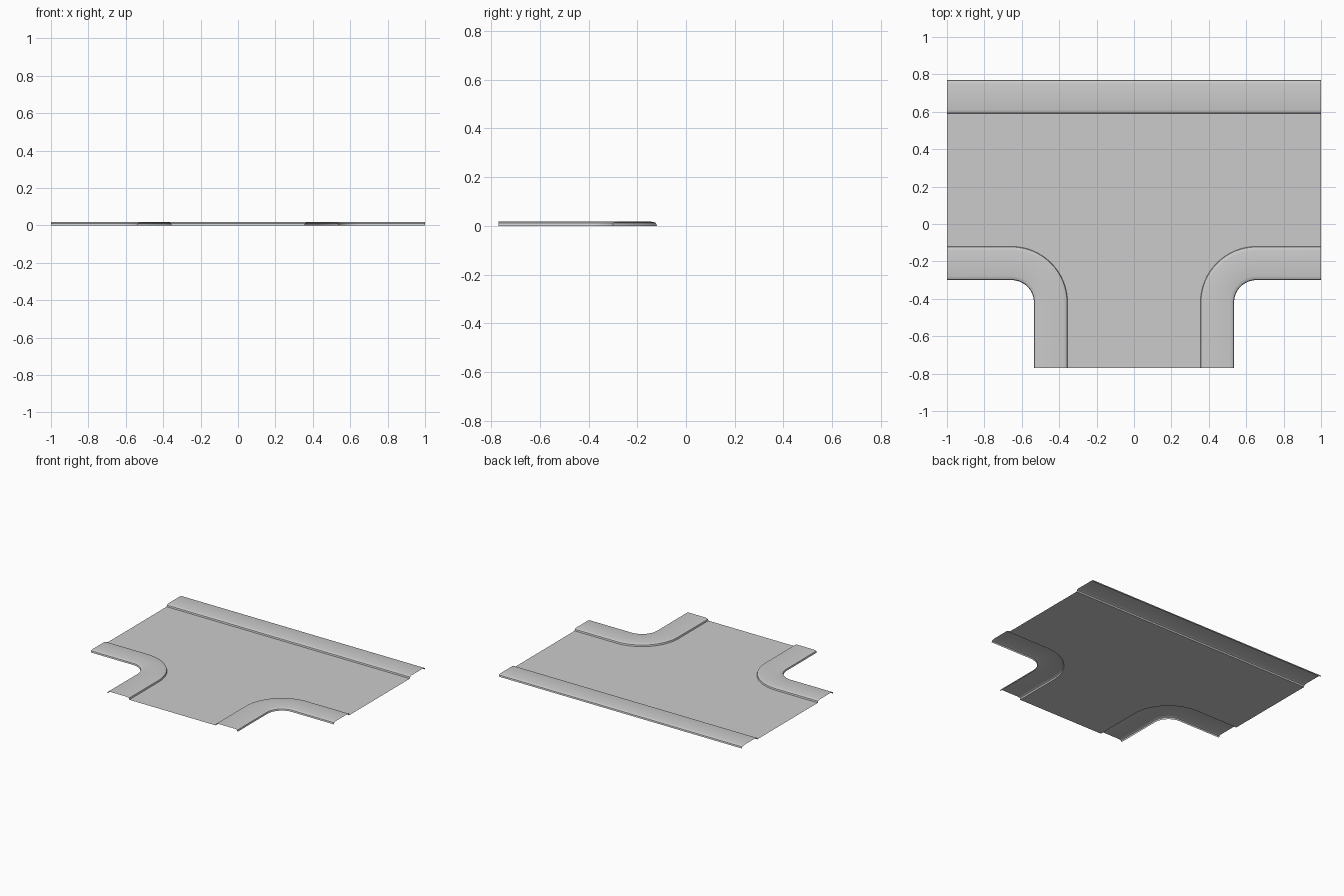
import bpy, bmesh
from math import pi, cos, sin, radians

if "Cube" in bpy.data.objects:
    bpy.data.objects.remove(bpy.data.objects["Cube"])

TOP = 0.017
# Pavement cross-section: (distance from the road edge, height)
PROFILE = [(0, 0), (0.003, 0.011), (0.008, 0.014), (0.022, TOP),
           (0.158, TOP), (0.172, 0.014), (0.177, 0.011), (0.18, 0)]
CX, CY, R, SEG = 0.655, -0.42, 0.30, 16   # corner arc centre, road-side radius
END, BACK = 0.77, 0.59


def corner_path(d):
    """Right corner line, d outwards from the road: stem, arc, arm."""
    r = R - d
    arc = [(CX - r * cos(pi / 2 * i / SEG), CY + r * sin(pi / 2 * i / SEG))
           for i in range(SEG + 1)]
    return [(CX - r, -END)] + arc + [(1, CY + r)]


def back_path(d):
    return [(-1, BACK + d), (1, BACK + d)]


def make_object(name, verts, faces):
    bm = bmesh.new()
    vs = [bm.verts.new(v) for v in verts]
    for f in faces:
        bm.faces.new([vs[i] for i in f])
    bm.normal_update()
    # open sheets face upwards
    bmesh.ops.reverse_faces(bm, faces=[f for f in bm.faces if f.normal.z < 0])
    me = bpy.data.meshes.new(name)
    bm.to_mesh(me)
    bm.free()
    ob = bpy.data.objects.new(name, me)
    bpy.context.collection.objects.link(ob)
    bpy.ops.object.select_all(action='DESELECT')
    ob.select_set(True)
    bpy.context.view_layer.objects.active = ob
    bpy.ops.object.shade_smooth_by_angle(angle=radians(25))
    return ob


def pavement(name, path, side=1):
    verts = [(side * x, y, z) for d, z in PROFILE for x, y in path(d)]
    n = len(path(0))
    faces = [(j * n + i, j * n + i + 1, (j + 1) * n + i + 1, (j + 1) * n + i)
             for j in range(len(PROFILE) - 1) for i in range(n - 1)]
    make_object(name, verts, faces)


# Raised pavements with kerbs
pavement("back_pavement", back_path)
pavement("right_corner_pavement", corner_path)
pavement("left_corner_pavement", corner_path, -1)

# Road surface: rows across the stem, then the through road
edge = corner_path(0)
n = len(edge)
verts = [(s * x, y, 0) for s in (-1, 1) for x, y in edge]
verts += [(-1, BACK, 0), (1, BACK, 0)]
faces = [(i, n + i, n + i + 1, i + 1) for i in range(n - 2)]
faces.append((n - 1, n - 2, 2 * n - 2, 2 * n - 1, 2 * n + 1, 2 * n))
make_object("road_surface", verts, faces)
